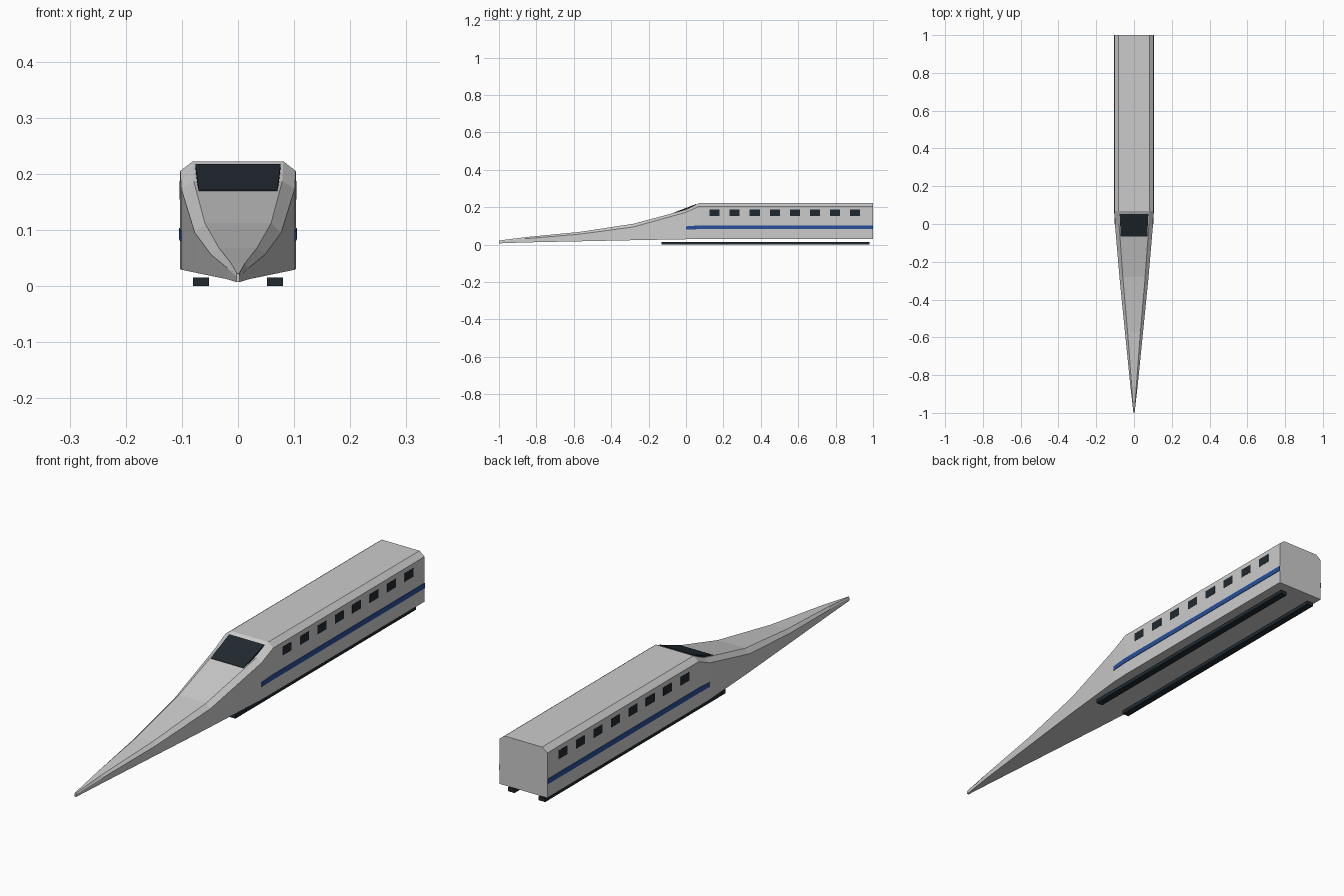
import bpy, bmesh

if "Cube" in bpy.data.objects:
    bpy.data.objects.remove(bpy.data.objects["Cube"])


def material(name, rgb):
    m = bpy.data.materials.new(name)
    m.diffuse_color = (*rgb, 1)
    m.use_nodes = True
    m.node_tree.nodes["Principled BSDF"].inputs["Base Color"].default_value = m.diffuse_color
    return m


DARK = material("dark_glass", (0.015, 0.023, 0.03))
BLUE = material("blue_paint", (0.02, 0.08, 0.32))


def loft(name, rings, mat=None):
    """Skin a row of equal closed rings and cap both ends."""
    bm = bmesh.new()
    loops = [[bm.verts.new(p) for p in ring] for ring in rings]
    n = len(loops[0])
    for a, b in zip(loops, loops[1:]):
        for i in range(n):
            j = (i + 1) % n
            bm.faces.new((a[i], a[j], b[j], b[i]))
    bm.faces.new(loops[0])
    bm.faces.new(loops[-1])
    bmesh.ops.recalc_face_normals(bm, faces=bm.faces)
    mesh = bpy.data.meshes.new(name)
    bm.to_mesh(mesh)
    bm.free()
    obj = bpy.data.objects.new(name, mesh)
    bpy.context.collection.objects.link(obj)
    if mat:
        mesh.materials.append(mat)
    return obj


def rect(y, x0, x1, z0, z1):
    return [(x0, y, z0), (x1, y, z0), (x1, y, z1), (x0, y, z1)]


def box(name, x, y, z, mat):
    return loft(name, [rect(v, *x, *z) for v in y], mat)


# Car body: y, half width, floor, shoulder height, roof half width, roof height
STATIONS = [
    (-1.00, 0.003, 0.007, 0.017, 0.002, 0.022),
    (-0.86, 0.019, 0.012, 0.032, 0.012, 0.040),
    (-0.57, 0.048, 0.018, 0.056, 0.034, 0.068),
    (-0.28, 0.077, 0.024, 0.095, 0.059, 0.112),
    (0.00, 0.101, 0.029, 0.173, 0.079, 0.187),
    (0.07, 0.103, 0.030, 0.205, 0.081, 0.222),
    (1.00, 0.103, 0.030, 0.205, 0.081, 0.222),
]
loft("car_body", [
    [(-w, y, zb), (w, y, zb), (w, y, zs), (wt, y, zt), (-wt, y, zt), (-w, y, zs)]
    for y, w, zb, zs, wt, zt in STATIONS])

# Windscreen plate bridging the nose crease
loft("windscreen", [
    rect(-0.066, -0.070, 0.070, 0.164, 0.171),
    rect(0.054, -0.076, 0.076, 0.209, 0.217)], DARK)

for side, s in (("left", -1), ("right", 1)):
    # Passenger windows
    for i in range(8):
        y = 0.153 + i * 0.1073
        box(f"window_{side}_{i + 1}", (s * 0.100, s * 0.104),
            (y - 0.027, y + 0.027), (0.154, 0.187), DARK)

    # Side stripe, bending in with the nose
    loft(f"stripe_{side}", [
        rect(0.00, s * 0.098, s * 0.103, 0.080, 0.098),
        rect(0.07, s * 0.100, s * 0.105, 0.083, 0.103),
        rect(1.00, s * 0.100, s * 0.105, 0.083, 0.103)], BLUE)

    # Running skids under the floor
    box(f"skid_{side}", (s * 0.052, s * 0.080), (-0.13, 0.98), (0.0, 0.015), DARK)
